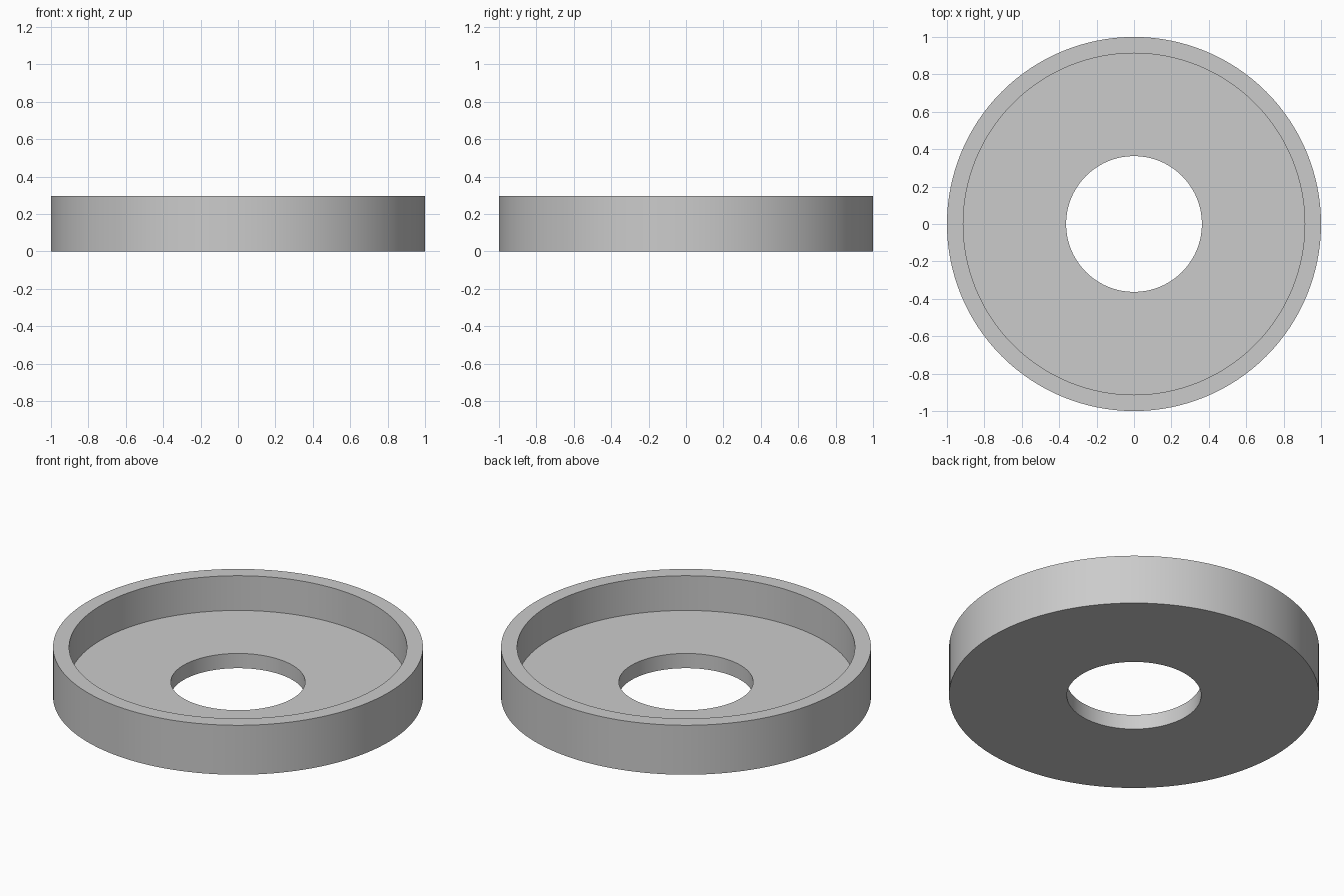
import bpy
import bmesh
import math

cube = bpy.data.objects.get("Cube")
if cube:
    bpy.data.objects.remove(cube, do_unlink=True)

# Plain grey material
grey = bpy.data.materials.new("light_grey")
grey.use_nodes = True
colour = (0.6, 0.6, 0.6, 1.0)
grey.diffuse_color = colour
grey.node_tree.nodes["Principled BSDF"].inputs["Base Color"].default_value = colour

# Cross-section of the ring: radius and height, from the hole outwards
HOLE, INNER, OUTER = 0.363, 0.913, 1.0
FLOOR, HEIGHT = 0.088, 0.295
SEGMENTS = 128
profile = [(HOLE, 0), (OUTER, 0), (OUTER, HEIGHT),
           (INNER, HEIGHT), (INNER, FLOOR), (HOLE, FLOOR)]

# Spin the closed section around the z axis
bm = bmesh.new()
verts = [bm.verts.new((r, 0, z)) for r, z in profile]
edges = [bm.edges.new((v, verts[(i + 1) % len(verts)])) for i, v in enumerate(verts)]
bmesh.ops.spin(bm, geom=verts + edges, cent=(0, 0, 0), axis=(0, 0, 1),
               angle=math.tau, steps=SEGMENTS)
bmesh.ops.remove_doubles(bm, verts=bm.verts[:], dist=0.0001)
bmesh.ops.recalc_face_normals(bm, faces=bm.faces[:])

mesh = bpy.data.meshes.new("rimmed_ring")
bm.to_mesh(mesh)
bm.free()
mesh.materials.append(grey)
ring = bpy.data.objects.new("rimmed_ring", mesh)
bpy.context.collection.objects.link(ring)

# Smooth walls with crisp rims
bpy.ops.object.select_all(action="DESELECT")
ring.select_set(True)
bpy.context.view_layer.objects.active = ring
bpy.ops.object.shade_smooth_by_angle(angle=math.radians(30))
